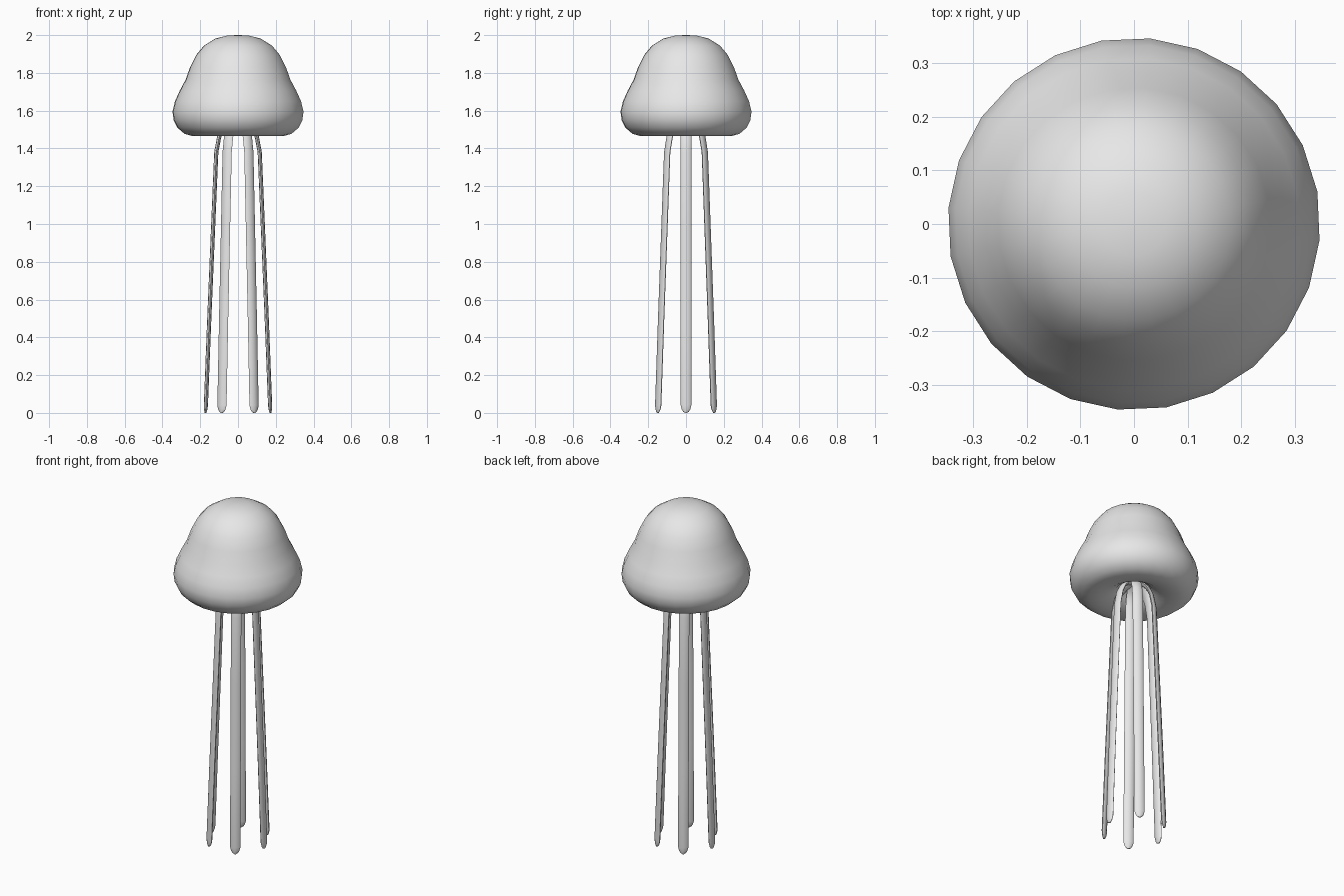
import bpy
import bmesh
from math import sin, cos, radians, tau
from mathutils import Vector, Matrix

default = bpy.data.objects.get("Cube")
if default:
    bpy.data.objects.remove(default, do_unlink=True)

grey = bpy.data.materials.new("plain grey")
grey.use_nodes = True
grey.diffuse_color = (0.8, 0.8, 0.8, 1)
grey.node_tree.nodes["Principled BSDF"].inputs["Base Color"].default_value = (0.8, 0.8, 0.8, 1)


def loft(name, rings, angle):
    """Skin a list of rings, closing both ends, and shade it smooth."""
    bm = bmesh.new()
    loops = [[bm.verts.new(p) for p in ring] for ring in rings]
    n = len(loops[0])
    for a, b in zip(loops, loops[1:]):
        for i in range(n):
            j = (i + 1) % n
            bm.faces.new((a[i], a[j], b[j], b[i]))
    bm.faces.new(loops[0])
    bm.faces.new(loops[-1])
    bmesh.ops.recalc_face_normals(bm, faces=bm.faces)
    mesh = bpy.data.meshes.new(name)
    bm.to_mesh(mesh)
    bm.free()
    mesh.materials.append(grey)
    obj = bpy.data.objects.new(name, mesh)
    bpy.context.collection.objects.link(obj)
    bpy.ops.object.select_all(action="DESELECT")
    obj.select_set(True)
    bpy.context.view_layer.objects.active = obj
    bpy.ops.object.shade_smooth_by_angle(angle=radians(angle))
    return obj


def ellipse(n, rx, ry, start=0.0):
    return [Vector((rx * cos(start + tau * i / n), ry * sin(start + tau * i / n), 0))
            for i in range(n)]


# Bell: outer dome, rounded skirt and hollow underside, as (radius, height)
bell_profile = [
    (0.01, 2.0), (0.06, 1.997), (0.12, 1.982), (0.18, 1.945), (0.222, 1.895),
    (0.255, 1.83), (0.278, 1.765), (0.31, 1.705), (0.335, 1.65), (0.348, 1.595),
    (0.342, 1.55), (0.322, 1.51), (0.285, 1.478), (0.24, 1.465), (0.19, 1.468),
    (0.14, 1.482), (0.10, 1.505), (0.07, 1.54), (0.01, 1.56),
]
bell_rings = [[p + Vector((0, 0, z)) for p in ellipse(24, r, r, radians(10))]
              for r, z in bell_profile]
loft("bell", bell_rings, 60)

# Tentacles: flat ribbons that fan out of the bell, as (radius, height, width scale)
tentacle_path = [
    (0.015, 1.55, 1), (0.05, 1.535, 1), (0.08, 1.505, 1), (0.10, 1.46, 1),
    (0.115, 1.38, 1), (0.131, 1.0, 1), (0.152, 0.5, 1), (0.170, 0.04, 1),
    (0.171, 0.018, 0.8), (0.172, 0.005, 0.5), (0.172, 0.0, 0.15),
]
points = [Vector((r, 0, z)) for r, z, s in tentacle_path]
ribbon = []
for i, (centre, (r, z, scale)) in enumerate(zip(points, tentacle_path)):
    tangent = (points[min(i + 1, len(points) - 1)] - points[max(i - 1, 0)]).normalized()
    normal = Vector((-tangent.z, 0, tangent.x))
    if scale < 1:
        normal = Vector((1, 0, 0))
    ribbon.append([centre + normal * p.x + Vector((0, p.y, 0))
                   for p in ellipse(8, 0.011 * max(scale, 0.5), 0.028 * scale)])

for k in range(6):
    turn = Matrix.Rotation(tau * k / 6, 3, "Z")
    loft(f"tentacle_{k + 1}", [[turn @ p for p in ring] for ring in ribbon], 60)
